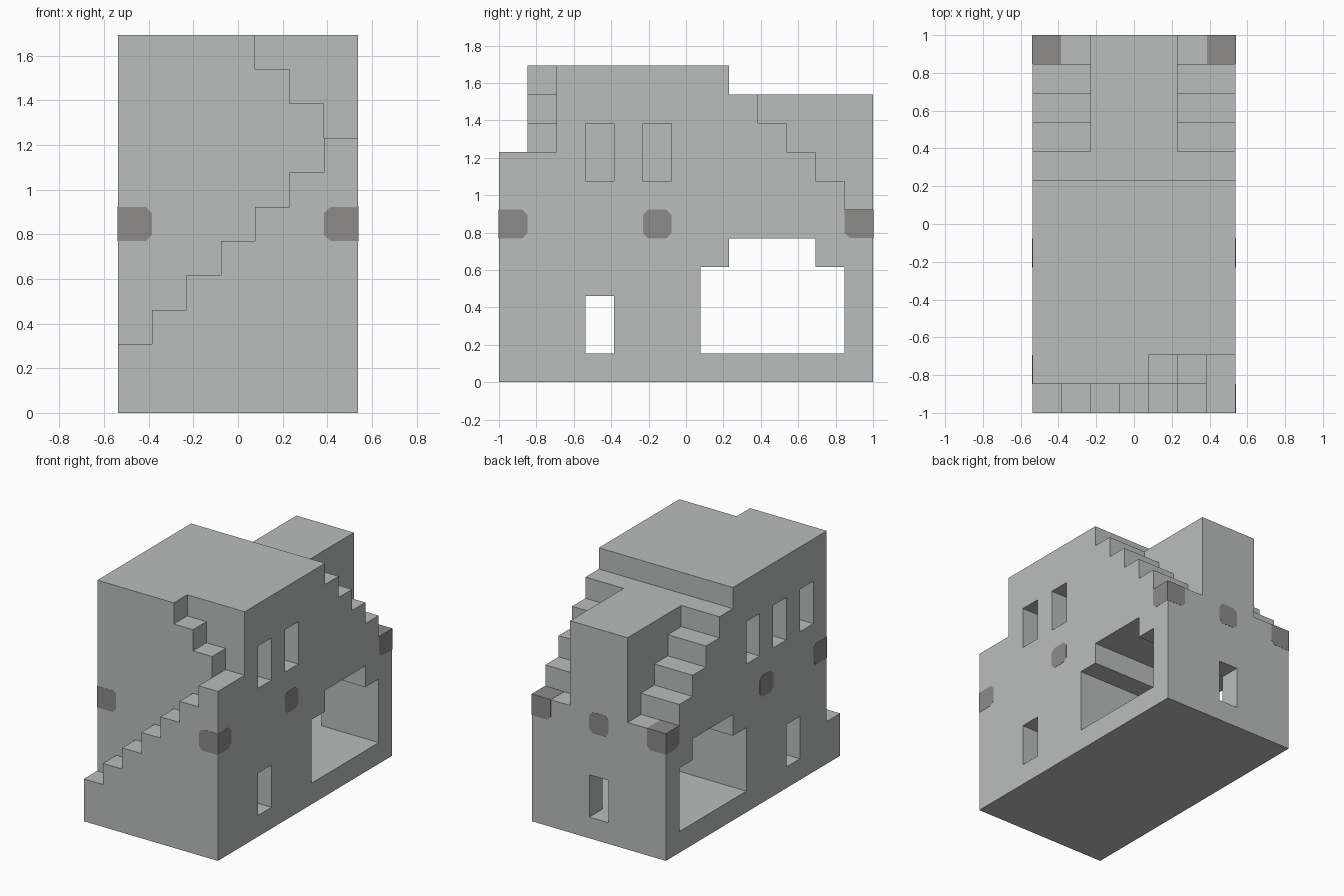
import bpy
import bmesh
from math import radians
from mathutils import Vector

U = 2 / 13                      # one building block
ORIGIN = Vector((-3.5, -6.5, 0))
DIRS = [Vector(d) for d in ((1, 0, 0), (-1, 0, 0), (0, 1, 0), (0, -1, 0), (0, 0, 1), (0, 0, -1))]

if "Cube" in bpy.data.objects:
    bpy.data.objects.remove(bpy.data.objects["Cube"])


def material(name, rgb):
    mat = bpy.data.materials.new(name)
    mat.use_nodes = True
    color = (*rgb, 1)
    mat.diffuse_color = color
    mat.node_tree.nodes["Principled BSDF"].inputs["Base Color"].default_value = color
    return mat


STONE = material("light grey stone", (0.49, 0.515, 0.505))
BEAM = material("dark grey beam", (0.262, 0.258, 0.255))
cells = {}                      # block position -> part name


def block(x, y, z):
    return [(i, j, k) for i in range(*x) for j in range(*y) for k in range(*z)]


def fill(part, x, y, height):
    cells.update({c: part for c in block(x, y, (0, height))})


def carve(x, y, z):
    for c in block(x, y, z):
        cells.pop(c, None)


def add_object(name, bm, mat):
    mesh = bpy.data.meshes.new(name)
    bm.to_mesh(mesh)
    bm.free()
    mesh.materials.append(mat)
    obj = bpy.data.objects.new(name, mesh)
    bpy.context.collection.objects.link(obj)
    return obj


def skin(part):
    """Build the outer faces of one part, merged into large flat faces."""
    bm = bmesh.new()
    for cell, owner in cells.items():
        if owner != part:
            continue
        mid = Vector(cell) + Vector((0.5, 0.5, 0.5))
        for d in DIRS:
            if tuple(int(n) for n in Vector(cell) + d) in cells:
                continue
            a = Vector((d.y, d.z, d.x)) / 2
            b = d.cross(a)
            ring = [mid + d / 2 + s * a + t * b for s, t in ((-1, -1), (1, -1), (1, 1), (-1, 1))]
            bm.faces.new([bm.verts.new((p + ORIGIN) * U) for p in ring])
    bmesh.ops.remove_doubles(bm, verts=bm.verts, dist=0.001)
    bmesh.ops.dissolve_limit(bm, angle_limit=radians(1), verts=bm.verts, edges=bm.edges)
    add_object(part, bm, STONE)


# House mass and the roof walkway behind it
fill("main_house", (0, 7), (1, 8), 11)
fill("rear_tower", (2, 5), (8, 13), 10)

# Front stair rising to the right, then turning back up to the roof
for i in range(7):
    fill("front_stair", (i, i + 1), (0, 1), i + 2)
for i in range(4, 7):
    carve((i, i + 1), (1, 2), (14 - i, 11))

# Matching rear stairs on both sides of the tower
for side, x in (("right", (0, 2)), ("left", (5, 7))):
    for step in range(5):
        fill(side + "_rear_stair", x, (8 + step, 9 + step), 10 - step)

# Stepped archway, lower window passage and rear window
carve((0, 7), (7, 12), (1, 4))
carve((0, 7), (8, 11), (4, 5))
carve((0, 7), (3, 4), (1, 3))
carve((3, 4), (12, 13), (1, 3))

# Staggered upper window niches
for x, rows in ((0, (2, 4, 6)), (6, (3, 5))):
    for j in rows:
        carve((x, x + 1), (j, j + 1), (7, 9))

for part in sorted(set(cells.values())):
    skin(part)


def beam_end(name, i, j, sx, sy, open_top=False):
    """Beam end facing outward along sx and sy, with clipped inner corners."""
    bm = bmesh.new()
    bmesh.ops.create_cube(bm, size=1)
    clipped = []
    for e in bm.edges:
        mid = (e.verts[0].co + e.verts[1].co) / 2
        along_x = abs(mid.x) < 0.1 and sx and mid.y * sy <= 0
        along_y = abs(mid.y) < 0.1 and sy and mid.x * sx <= 0
        if (along_x or along_y) and not (open_top and mid.z > 0):
            clipped.append(e)
    bmesh.ops.bevel(bm, geom=clipped, offset=0.18, segments=1, affect='EDGES')
    center = Vector((i + 0.5, j + 0.5, 5.5)) + ORIGIN
    # Stand just proud of the wall on exposed sides only
    shift = Vector((sx, sy, 1 if open_top else 0)) * 0.0015
    for v in bm.verts:
        v.co = (v.co + center) * U + shift
    add_object(name, bm, BEAM)


# Beam ends showing through the walls
beam_end("front_right_beam", 0, 1, -1, -1)
beam_end("front_left_beam", 6, 0, 1, -1)
beam_end("middle_right_beam", 0, 5, -1, 0)
beam_end("middle_left_beam", 6, 5, 1, 0)
beam_end("rear_right_beam", 0, 12, -1, 1, True)
beam_end("rear_middle_beam", 3, 12, 0, 1)
beam_end("rear_left_beam", 6, 12, 1, 1, True)
